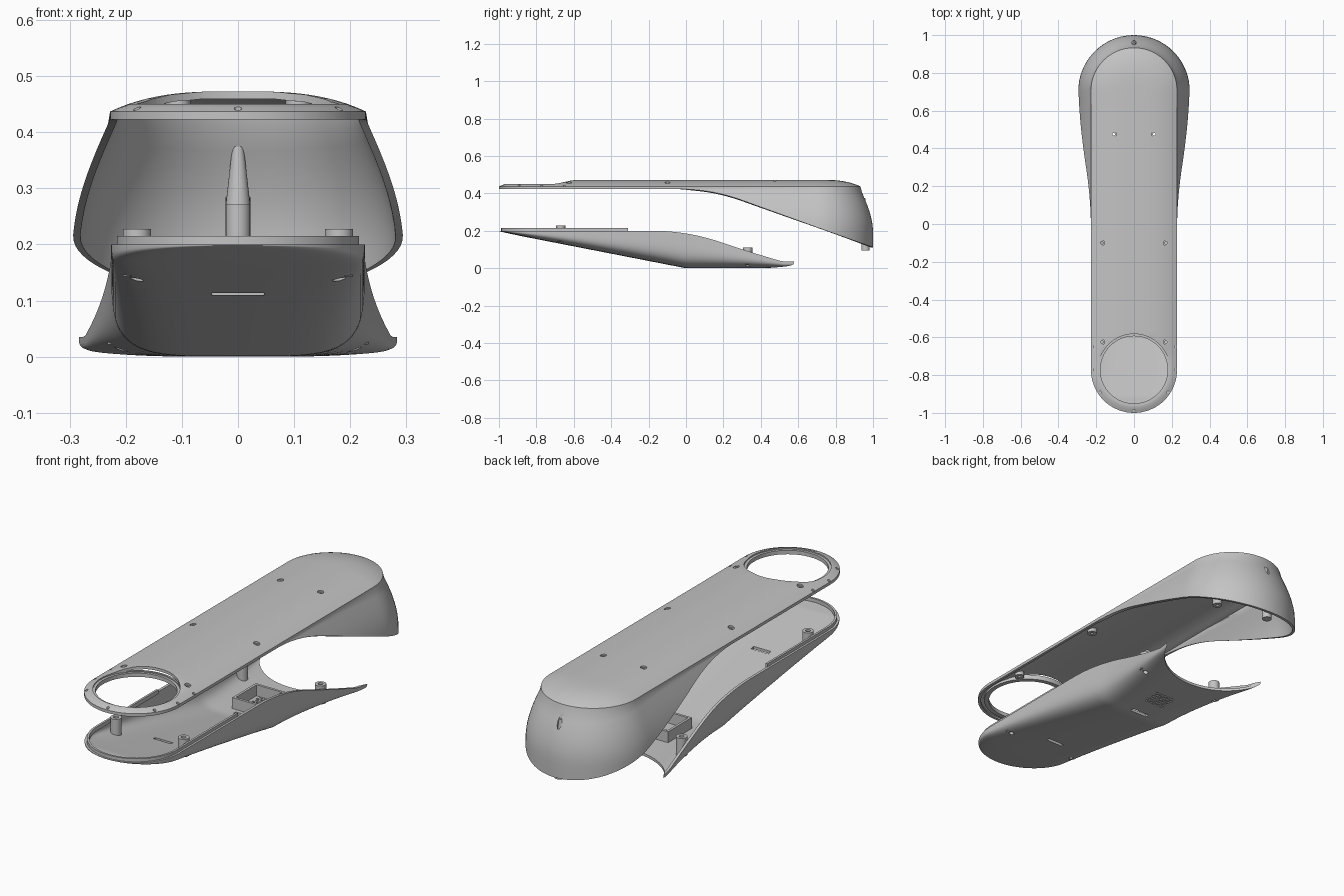
import bpy, bmesh, math
from mathutils import Matrix

cube = bpy.data.objects.get("Cube")
if cube:
    bpy.data.objects.remove(cube, do_unlink=True)

grey = bpy.data.materials.new("plain_grey")
grey.use_nodes = True
colour = (0.55, 0.55, 0.55, 1)
grey.diffuse_color = colour
grey.node_tree.nodes["Principled BSDF"].inputs["Base Color"].default_value = colour

W = 0.228                      # half width of the body
NOSE, TAIL = -0.772, 0.705     # centres of the rounded ends
EDGE = 0.437                   # height of the crease around the top
WALL = 0.013                   # wall thickness


def finish(bm, name):
    mesh = bpy.data.meshes.new(name)
    bm.to_mesh(mesh)
    bm.free()
    mesh.materials.append(grey)
    obj = bpy.data.objects.new(name, mesh)
    bpy.context.collection.objects.link(obj)
    return obj


def activate(obj):
    bpy.ops.object.select_all(action='DESELECT')
    obj.select_set(True)
    bpy.context.view_layer.objects.active = obj


def smooth(obj):
    activate(obj)
    bpy.ops.object.shade_smooth_by_angle(angle=math.radians(32))


def add_cylinder(bm, x, y, r, z0, z1, n=24, r_top=None):
    bmesh.ops.create_cone(bm, cap_ends=True, segments=n, radius1=r, radius2=r_top or r, depth=z1 - z0,
                          matrix=Matrix.Translation((x, y, (z0 + z1) / 2)))


def add_box(bm, x, y, z0, z1, sx, sy):
    bmesh.ops.create_cube(bm, size=1, matrix=Matrix.Translation((x, y, (z0 + z1) / 2))
                          @ Matrix.Diagonal((sx, sy, z1 - z0, 1)))


def cut(obj, bm):
    cutter = finish(bm, "cutter")
    cutter.hide_render = True
    mod = obj.modifiers.new("cut", 'BOOLEAN')
    mod.operation, mod.solver, mod.object = 'DIFFERENCE', 'EXACT', cutter
    activate(obj)
    bpy.ops.object.modifier_apply(modifier=mod.name)
    bpy.data.objects.remove(cutter, do_unlink=True)


def grid(columns, closed, close_rows=False):
    """Skin a list of equal point columns."""
    bm = bmesh.new()
    cols = [[bm.verts.new(p) for p in c] for c in columns]
    for i in range(len(cols) if closed else len(cols) - 1):
        a, b = cols[i], cols[(i + 1) % len(cols)]
        for j in range(len(a) if close_rows else len(a) - 1):
            k = (j + 1) % len(a)
            bm.faces.new((a[j], a[k], b[k], b[j]))
    bmesh.ops.remove_doubles(bm, verts=bm.verts, dist=0.0001)
    bmesh.ops.recalc_face_normals(bm, faces=bm.faces)
    return bm


def cap_ends(bm):
    bmesh.ops.holes_fill(bm, edges=[e for e in bm.edges if e.is_boundary])
    bmesh.ops.recalc_face_normals(bm, faces=bm.faces)


def tube(name, x, y, outer, inner, z0, z1, n=32):
    profile = [(outer, z0), (outer, z1), (inner, z1), (inner, z0)]
    turns = [2 * math.pi * i / n for i in range(n)]
    obj = finish(grid([[(x + r * math.cos(t), y + r * math.sin(t), z) for r, z in profile]
                       for t in turns], True, True), name)
    smooth(obj)


def straight(y0, y1, n, side):
    return [(y0 + (y1 - y0) * i / n, side, 0) for i in range(n + 1)]


def arc(y, turn, n=36):
    angles = [math.pi * i / n for i in range(1, n)]
    return [(y, turn * math.cos(a), turn * math.sin(a)) for a in angles]


def horseshoe(y, n):
    """Open path from the right side, round the nose, to the left side."""
    return (straight(y, NOSE, n, 1) + [(s, -dx, dy) for s, dx, dy in arc(NOSE, -1)]
            + straight(NOSE, y, n, -1))


def seam(y):
    """Height of the lower edge of the upper shell."""
    a, b, k = 0.423, 0.11 + (1 - y) * 0.3625, 0.06
    h = max(k - abs(a - b), 0) / k
    return min(a, b) - h * h * k / 4


def flare(z):
    return 0.067 * math.sin(min(max(0.423 - z, 0) / 0.235, 1) * math.pi / 2)


def crown(k, y):
    t = min(max((y + 0.72) / 0.14, 0), 1)
    return min(EDGE + 0.036 * (1 - k ** 3), 0.45 + 0.023 * t * t * (3 - 2 * t))


# Upper shell: crowned top with a flaring tail wall
def upper_column(s, dx, dy):
    pts = []
    for i in range(15):
        k = i / 14
        y = s + dy * W * k
        pts.append((dx * W * k, y, crown(k, y)))
    low = seam(s + dy * 0.29) if dy >= 0 else seam(-1)
    for i in range(1, 11):
        z = EDGE + (low - EDGE) * i / 10
        r = W + flare(z)
        pts.append((dx * r, s + dy * r, z))
    return pts


outline = (straight(NOSE, TAIL, 50, 1) + arc(TAIL, 1)
           + straight(TAIL, NOSE, 50, -1) + arc(NOSE, -1))
bm = grid([upper_column(*o) for o in outline], True)
if sum(f.normal.z * f.calc_area() for f in bm.faces) < 0:
    bmesh.ops.reverse_faces(bm, faces=bm.faces)
upper = finish(bm, "upper_shell")
mod = upper.modifiers.new("wall", 'SOLIDIFY')
mod.thickness, mod.offset = WALL, -1
activate(upper)
bpy.ops.object.modifier_apply(modifier=mod.name)

# Round opening with a stepped rim
for radius, bottom in ((0.178, 0.3), (0.19, 0.444)):
    bm = bmesh.new()
    add_cylinder(bm, 0, NOSE, radius, bottom, 0.6, 72)
    cut(upper, bm)
tube("opening_collar", 0, NOSE, 0.19, 0.178, 0.425, 0.443, 72)
tube("opening_rim", 0, NOSE, 0.2, 0.19, 0.425, 0.448, 72)

# Screw recesses, rim dimples and tail screw hole
screws = [(s * x, y) for s in (-1, 1) for x, y in ((0.107, 0.475), (0.17, -0.1), (0.17, -0.625))]
bm = bmesh.new()
for x, y in screws:
    add_cylinder(bm, x, y, 0.014, 0.44, 0.5)
for x, y in ((0.221, -0.65), (0.221, -0.772), (0.18, -0.892)):
    for s in (-1, 1):
        add_cylinder(bm, s * x, y, 0.007, 0.434, 0.5, 12)
add_cylinder(bm, 0, -0.988, 0.007, 0.434, 0.5, 12)
add_cylinder(bm, 0, 0.96, 0.011, 0.28, 0.5)
cut(upper, bm)
smooth(upper)
for x, y in screws:
    tube("upper_boss", x, y, 0.022, 0.007, 0.424, crown(abs(x) / W, y) - 0.007)

# Tail post, tapering into the wall
bm = bmesh.new()
add_cylinder(bm, 0, 0.96, 0.022, 0.096, 0.285)
add_cylinder(bm, 0, 0.948, 0.022, 0.27, 0.375, 24, 0.01)
smooth(finish(bm, "tail_post"))


# Lower shell: tapered scoop, wider toward the tail
def rim(y):
    b = max(0.2 - 0.335 * (y - 0.005) + 0.1 * max(y - 0.25, 0) ** 2, 0.035)
    h = max(0.06 - abs(0.2 - b), 0) / 0.06
    return min(0.2, b) - h * h * 0.015


def floor(y):
    return max(0, -0.195 * y)


def lower_side(s, dx, dy, inset):
    width = W - 0.002 - inset + (0.16 * max(s - 0.05, 0) ** 1.6 if dy == 0 else 0)
    top = rim(s)
    pts = []
    for i in range(25):
        a = math.pi / 2 * i / 24
        k = math.cos(a) ** 0.45 if i < 24 else 0
        y = s + dy * width * k
        depth = max(top - floor(y), 0.002)
        depth -= min(inset, depth * 0.6)
        pts.append((dx * width * k, y, top - depth * math.sin(a) ** 0.45))
    return pts


bm = grid([lower_side(*o, WALL)[::-1] + lower_side(*o, 0) for o in horseshoe(0.66, 56)], False)
cap_ends(bm)
lower = finish(bm, "lower_shell")

# Curved tail cutaway
bm = bmesh.new()
add_cylinder(bm, 0, TAIL, 0.311, -0.2, 0.5, 96)
cut(lower, bm)

# Slots, screw holes and grille in the floor
posts = [(s * x, y, z) for s in (-1, 1) for x, y, z in ((0.18, -0.67, 0.228), (0.208, 0.33, 0.11))]
bm = bmesh.new()
add_box(bm, 0, -0.57, -0.1, 0.3, 0.092, 0.02)
add_box(bm, 0, 0.04, -0.1, 0.15, 0.092, 0.02)
for x, y, z in posts:
    add_cylinder(bm, x, y, 0.012, -0.1, z + 0.1)
for i in range(5):
    for j in range(6):
        add_box(bm, (i - 2) * 0.022 + (j % 2) * 0.006, 0.19 + (j - 2.5) * 0.017, -0.1, 0.05, 0.015, 0.008)
cut(lower, bm)
smooth(lower)
for x, y, z in posts:
    tube("lower_post", x, y, 0.025, 0.011, floor(y) + (0.012 if y < 0 else 0.022), z)

# Frame around the grille
bm = bmesh.new()
add_box(bm, 0, 0.16, 0.006, 0.066, 0.16, 0.18)
frame = finish(bm, "grille_frame")
bm = bmesh.new()
add_box(bm, 0, 0.16, -0.1, 0.2, 0.136, 0.156)
cut(frame, bm)

# Locating lip along the front part of the rim
section = [(0.216, 0.195), (0.216, 0.215), (0.206, 0.215), (0.206, 0.195)]
bm = grid([[(dx * r, s + dy * r, z) for r, z in section] for s, dx, dy in horseshoe(-0.31, 4)], False, True)
cap_ends(bm)
smooth(finish(bm, "rim_lip"))
